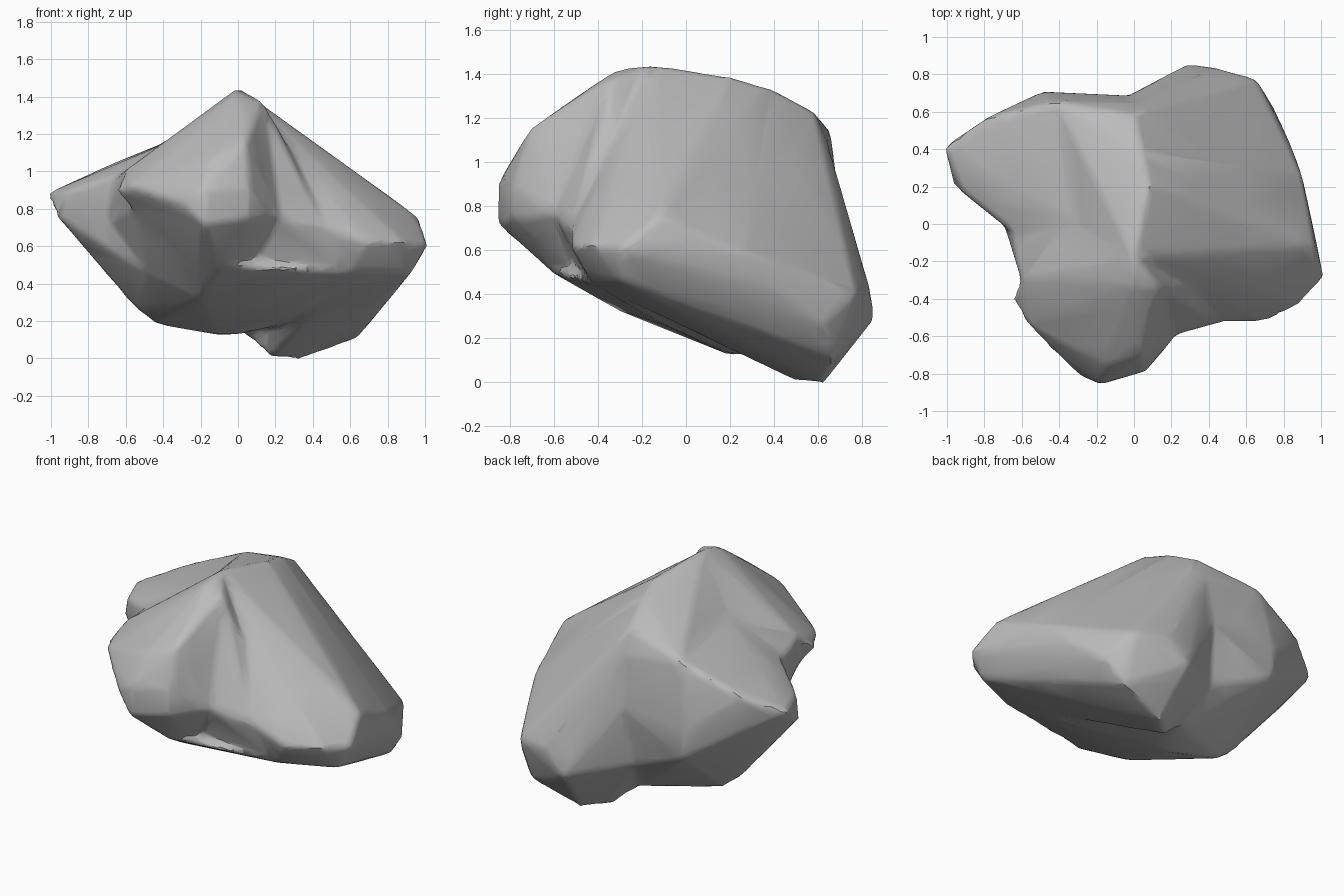
import bpy
import bmesh
import math

default_cube = bpy.data.objects.get("Cube")
if default_cube:
    bpy.data.objects.remove(default_cube, do_unlink=True)

# Corner points shared by neighbouring lumps of rock
PEAK = (0, -.17, 1.44)
SHOULDER = (.13, -.34, 1.37)
RIDGE = (.08, .2, 1.38)
RIDGE_BACK = (.04, .38, 1.33)
BACK_TOP = (0, .58, 1.22)
BACK_WALL = (0, .64, 1.08)
BACK_CREASE = (-.41, .65, 1.14)
SADDLE = (-.3, 0, 1.18)
LEDGE = (-.03, .68, .76)
BACK_FOLD = (-.05, .62, .37)
BELLY_FRONT = (-.2, -.3, .33)
BELLY = (-.1, .2, .13)
BELLY_SIDE = (-.44, .25, .19)
BELLY_BACK = (.02, .45, .15)
BELLY_CORNER = (-.48, -.15, .46)
FLANK_FRONT = (.46, -.52, .7)
FLANK_LOW = (.6, -.43, .46)
FOOT_INNER = (.18, .5, .01)
FOOT_BACK = (.29, .85, .29)
NOSE_SIDE = (.22, -.59, .76)
NOSE_BASE = (.05, -.47, .48)
NOSE_UNDER = (-.08, -.6, .5)
CHEEK = (-.38, -.45, .65)
CHEEK_TOP = (-.6, -.29, 1)
NOTCH = (-.57, -.1, 1)
WING_ROOT = (-.67, .07, .95)
CORE = (.1, .1, .8)

# Broad flank running from the ridge to the left tip and down to the foot
left_flank = [
    PEAK, RIDGE, RIDGE_BACK, BACK_TOP, BACK_WALL, FLANK_FRONT, FLANK_LOW,
    (1.01, -.29, .61), (.96, -.12, .75), (.88, -.42, .62), (.69, -.52, .62),
    (.92, -.29, .46), (.89, .07, .45), (.93, .07, .64), (.89, .27, .58),
    (.83, .43, .42),
]
foot = [
    FOOT_INNER, FOOT_BACK,
    (.74, .62, .26), (.63, .67, .11), (.32, .62, 0), (.65, .77, .4),
    (.43, .83, .42),
]

# Blunt nose at the front
nose = [
    PEAK, SHOULDER, SADDLE, BELLY_FRONT, CHEEK, CHEEK_TOP, CORE,
    NOSE_SIDE, NOSE_BASE, NOSE_UNDER, (-.01, -.32, 1.41),
    (-.18, -.85, .9), (-.18, -.85, .72), (.06, -.78, .75), (.06, -.78, .9),
    (-.31, -.79, .84), (-.15, -.75, 1.06), (.04, -.7, 1.15), (.05, -.51, 1.28),
    (-.57, -.53, .92), (-.64, -.4, .9),
]

# Wing pointing to the right, with the bulge behind it
right_wing = [
    SADDLE, BACK_CREASE, LEDGE, BACK_FOLD, BELLY, BELLY_SIDE, BELLY_BACK,
    BELLY_FRONT, BELLY_CORNER, NOTCH, WING_ROOT, CORE,
    (-1.01, .41, .88), (-.96, .22, .76), (-.91, .17, .89), (-.79, .56, .98),
    (-.68, .59, 1.03), (-.49, .7, .73), (-.47, .7, .55), (-.54, .22, .27),
]

# Middle that ties the lumps together
middle = [
    PEAK, RIDGE, RIDGE_BACK, BACK_TOP, BACK_WALL, SADDLE, BACK_CREASE,
    LEDGE, BACK_FOLD, BELLY, BELLY_SIDE, BELLY_BACK, BELLY_FRONT,
]

# Fills of the grooves between the lumps
left_valley = [
    SHOULDER, PEAK, NOSE_SIDE, FLANK_FRONT, NOSE_BASE, FLANK_LOW,
    (.34, -.34, .99), BELLY_FRONT, CORE,
]
right_valley = [
    SADDLE, CHEEK_TOP, NOTCH, WING_ROOT, CHEEK, BELLY_CORNER, BELLY_FRONT,
    (-.53, -.43, .8), (-.72, .1, .72), (-.57, -.13, .72), CORE,
]
back_valley = [
    RIDGE_BACK, BACK_TOP, BACK_WALL, LEDGE, BACK_FOLD, BELLY_BACK,
    FOOT_INNER, FOOT_BACK, (.13, .75, .48), (.43, .7, .5), CORE,
]
underside = [
    CHEEK, NOSE_UNDER, NOSE_BASE, FLANK_LOW, BELLY_CORNER, BELLY_FRONT,
    BELLY, BELLY_SIDE, BELLY_BACK, (.02, .2, .14), (.35, -.1, .27),
    (.5, .4, .25), CORE,
]


def add_lump(points):
    """Make one solid convex lump around the points."""
    bm = bmesh.new()
    for point in points:
        bm.verts.new(point)
    bmesh.ops.convex_hull(bm, input=bm.verts[:])
    loose = [v for v in bm.verts if not v.link_faces]
    bmesh.ops.delete(bm, geom=loose, context="VERTS")
    bmesh.ops.recalc_face_normals(bm, faces=bm.faces[:])
    lump = bpy.data.meshes.new("lump")
    bm.to_mesh(lump)
    bm.free()
    return lump


# Put all lumps in one mesh
rough = bpy.data.meshes.new("rough")
bm = bmesh.new()
for points in (left_flank + foot, nose, right_wing, middle,
               left_valley, right_valley, back_valley, underside):
    lump = add_lump(points)
    bm.from_mesh(lump)
    bpy.data.meshes.remove(lump)
bm.to_mesh(rough)
bm.free()

boulder = bpy.data.objects.new("boulder", rough)
bpy.context.collection.objects.link(boulder)

# Fuse the lumps, wear the edges down and reduce to coarse facets
fuse = boulder.modifiers.new("fuse", "REMESH")
fuse.mode = "VOXEL"
fuse.voxel_size = .02
wear = boulder.modifiers.new("wear", "SMOOTH")
wear.factor = .5
wear.iterations = 7
swell = boulder.modifiers.new("swell", "DISPLACE")
swell.strength = .007
swell.mid_level = 0
facet = boulder.modifiers.new("facet", "DECIMATE")
facet.ratio = .04

graph = bpy.context.evaluated_depsgraph_get()
worn = bpy.data.meshes.new_from_object(boulder.evaluated_get(graph))
boulder.modifiers.clear()
boulder.data = worn
bpy.data.meshes.remove(rough)
worn.name = "boulder"

# Plain grey stone
stone = bpy.data.materials.new("grey_stone")
stone.use_nodes = True
grey = (.5, .5, .5, 1)
stone.diffuse_color = grey
stone.node_tree.nodes["Principled BSDF"].inputs["Base Color"].default_value = grey
worn.materials.clear()
worn.materials.append(stone)

# Smooth shading that keeps the hard ridges
bpy.ops.object.select_all(action="DESELECT")
boulder.select_set(True)
bpy.context.view_layer.objects.active = boulder
bpy.ops.object.shade_smooth_by_angle(angle=math.radians(30))
